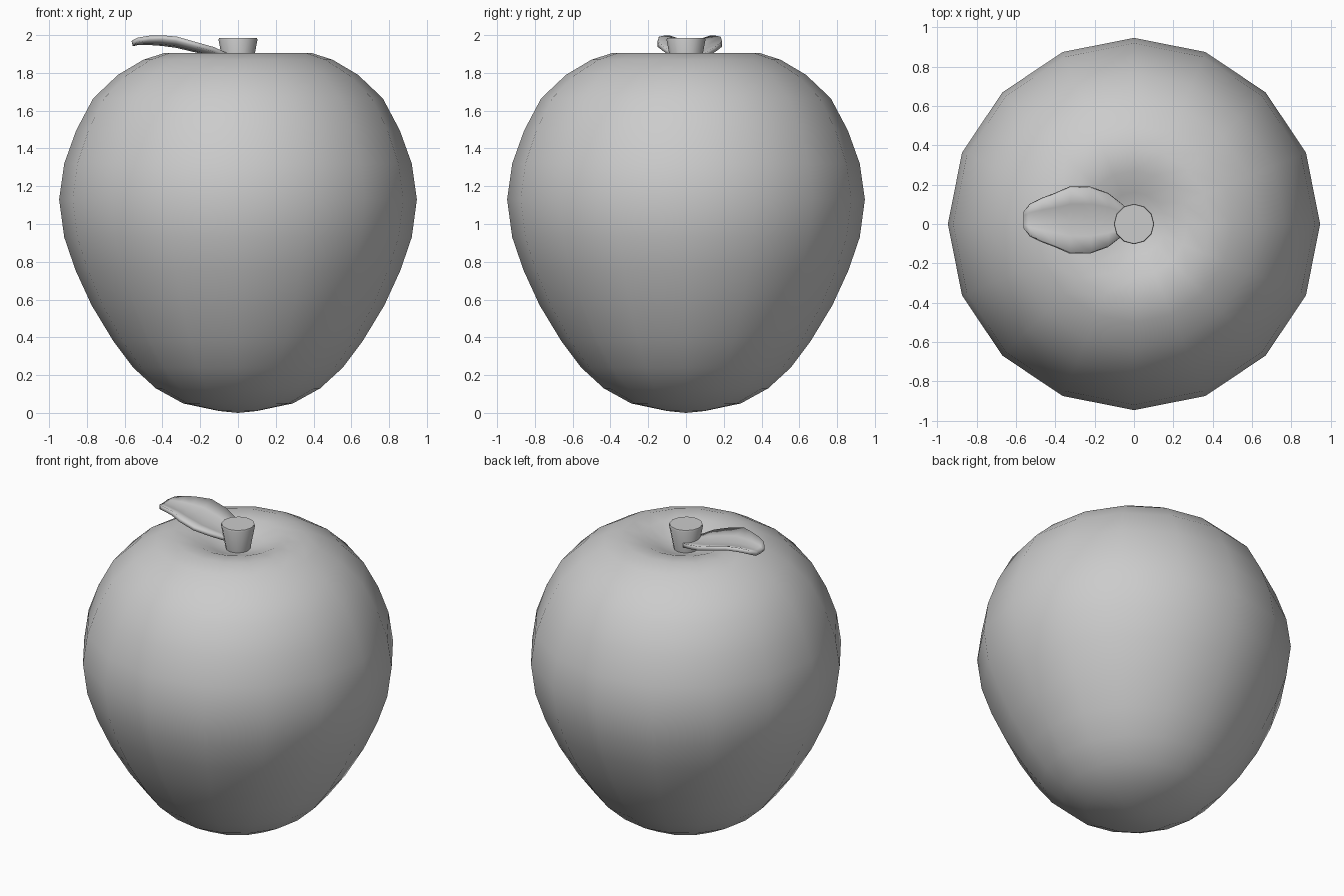
import bpy
from math import cos, sin, pi, radians

if "Cube" in bpy.data.objects:
    bpy.data.objects.remove(bpy.data.objects["Cube"])


def make_object(name, verts, faces, angle):
    mesh = bpy.data.meshes.new(name)
    mesh.from_pydata(verts, [], faces)
    mesh.update()
    obj = bpy.data.objects.new(name, mesh)
    bpy.context.collection.objects.link(obj)
    bpy.ops.object.select_all(action='DESELECT')
    obj.select_set(True)
    bpy.context.view_layer.objects.active = obj
    bpy.ops.object.shade_smooth_by_angle(angle=radians(angle))
    return obj


def lathe(name, bottom, rings, top, sides, angle):
    """Spin (radius, z) rings around z, closed by a pole at each end."""
    verts = [(r * cos(2 * pi * i / sides), r * sin(2 * pi * i / sides), z)
             for r, z in rings for i in range(sides)]
    faces = []
    for k in range(len(rings) - 1):
        for i in range(sides):
            j = (i + 1) % sides
            a, b = k * sides, (k + 1) * sides
            faces.append((a + i, a + j, b + j, b + i))
    low, high = len(verts), len(verts) + 1
    verts += [(0, 0, bottom), (0, 0, top)]
    last = (len(rings) - 1) * sides
    for i in range(sides):
        j = (i + 1) % sides
        faces += [(low, j, i), (high, last + i, last + j)]
    return make_object(name, verts, faces, angle)


# Fruit body with a shallow dimple on top
lathe("apple_body", 0.0,
      [(0.10, 0.01), (0.29, 0.05), (0.435, 0.13), (0.555, 0.24),
       (0.66, 0.38), (0.775, 0.57), (0.86, 0.755), (0.92, 0.93),
       (0.947, 1.13), (0.92, 1.32), (0.857, 1.495), (0.767, 1.665),
       (0.635, 1.79), (0.50, 1.87), (0.39, 1.905), (0.27, 1.895),
       (0.16, 1.85), (0.08, 1.825)],
      1.815, 16, 60)

# Short stem, wider at the top
lathe("stem", 1.78, [(0.066, 1.78), (0.103, 1.975), (0.10, 1.985)],
      1.985, 12, 40)

# Leaf: stations of (x, half width, middle z, edge lift)
stations = [(0.0, 0.03, 1.865, 0.0), (-0.065, 0.085, 1.88, 0.015),
            (-0.13, 0.135, 1.90, 0.025), (-0.22, 0.167, 1.92, 0.03),
            (-0.325, 0.167, 1.945, 0.035), (-0.40, 0.134, 1.955, 0.032),
            (-0.47, 0.108, 1.96, 0.025), (-0.53, 0.08, 1.96, 0.015),
            (-0.56, 0.045, 1.953, 0.005)]
across = [-1, -0.5, 0, 0.5, 1]
verts = [(x, 0.02 + w * t, z + lift * t * t)
         for x, w, z, lift in stations for t in across]
n = len(across)
faces = [(k * n + i, k * n + i + 1, (k + 1) * n + i + 1, (k + 1) * n + i)
         for k in range(len(stations) - 1) for i in range(n - 1)]
leaf = make_object("leaf", verts, faces, 50)
solid = leaf.modifiers.new("thickness", 'SOLIDIFY')
solid.thickness = 0.025
solid.offset = 0
